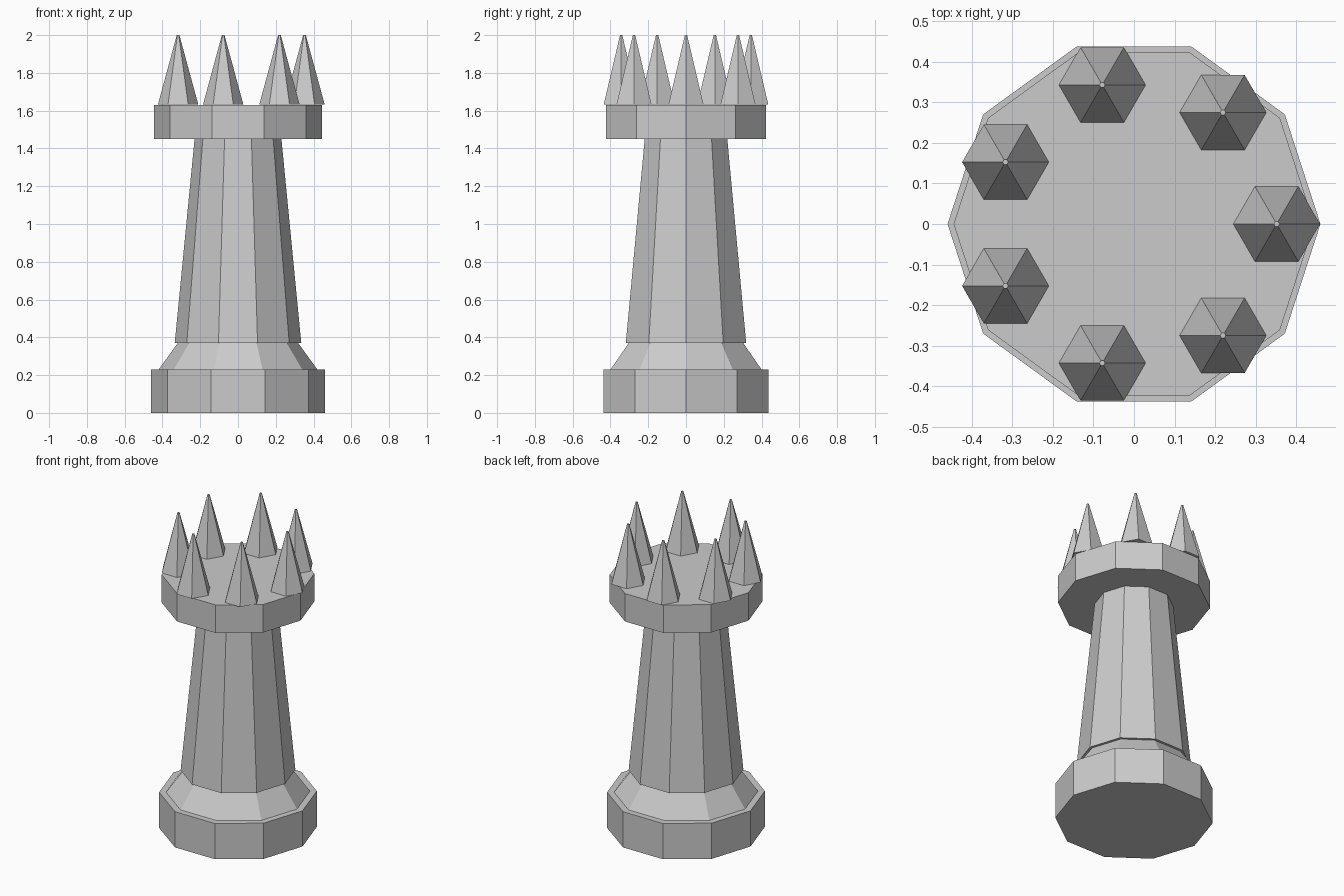
import bpy
import math

cube = bpy.data.objects.get("Cube")
if cube:
    bpy.data.objects.remove(cube, do_unlink=True)

# Single stone colour
GREY = (0.6, 0.6, 0.6, 1.0)
stone = bpy.data.materials.new("stone grey")
stone.use_nodes = True
stone.diffuse_color = GREY
shader = next(n for n in stone.node_tree.nodes if n.type == "BSDF_PRINCIPLED")
shader.inputs["Base Color"].default_value = GREY


def frustum(name, sides, r_bottom, r_top, z_bottom, z_top, x=0.0, y=0.0):
    """Flat-sided tapered prism with one corner pointing along +x."""
    def ring(r, z):
        angles = [math.tau * i / sides for i in range(sides)]
        return [(r * math.cos(a), r * math.sin(a), z) for a in angles]

    verts = ring(r_bottom, 0) + ring(r_top, z_top - z_bottom)
    faces = [tuple(reversed(range(sides))), tuple(range(sides, 2 * sides))]
    for i in range(sides):
        j = (i + 1) % sides
        faces.append((i, j, j + sides, i + sides))
    mesh = bpy.data.meshes.new(name)
    mesh.from_pydata(verts, [], faces)
    mesh.materials.append(stone)
    obj = bpy.data.objects.new(name, mesh)
    obj.location = (x, y, z_bottom)
    bpy.context.collection.objects.link(obj)
    return obj


# Ten-sided tower body, from the ground up
SIDES = 10
frustum("base", SIDES, 0.46, 0.46, 0.0, 0.23)
frustum("base_flare", SIDES, 0.42, 0.315, 0.23, 0.375)
frustum("shaft", SIDES, 0.335, 0.23, 0.37, 1.45)
frustum("top_platform", SIDES, 0.445, 0.445, 1.45, 1.63)

# Ring of six-sided spikes
SPIKES = 7
for k in range(SPIKES):
    a = math.tau * k / SPIKES
    frustum(f"spike_{k + 1}", 6, 0.107, 0.007, 1.632, 2.0,
            0.352 * math.cos(a), 0.352 * math.sin(a))
